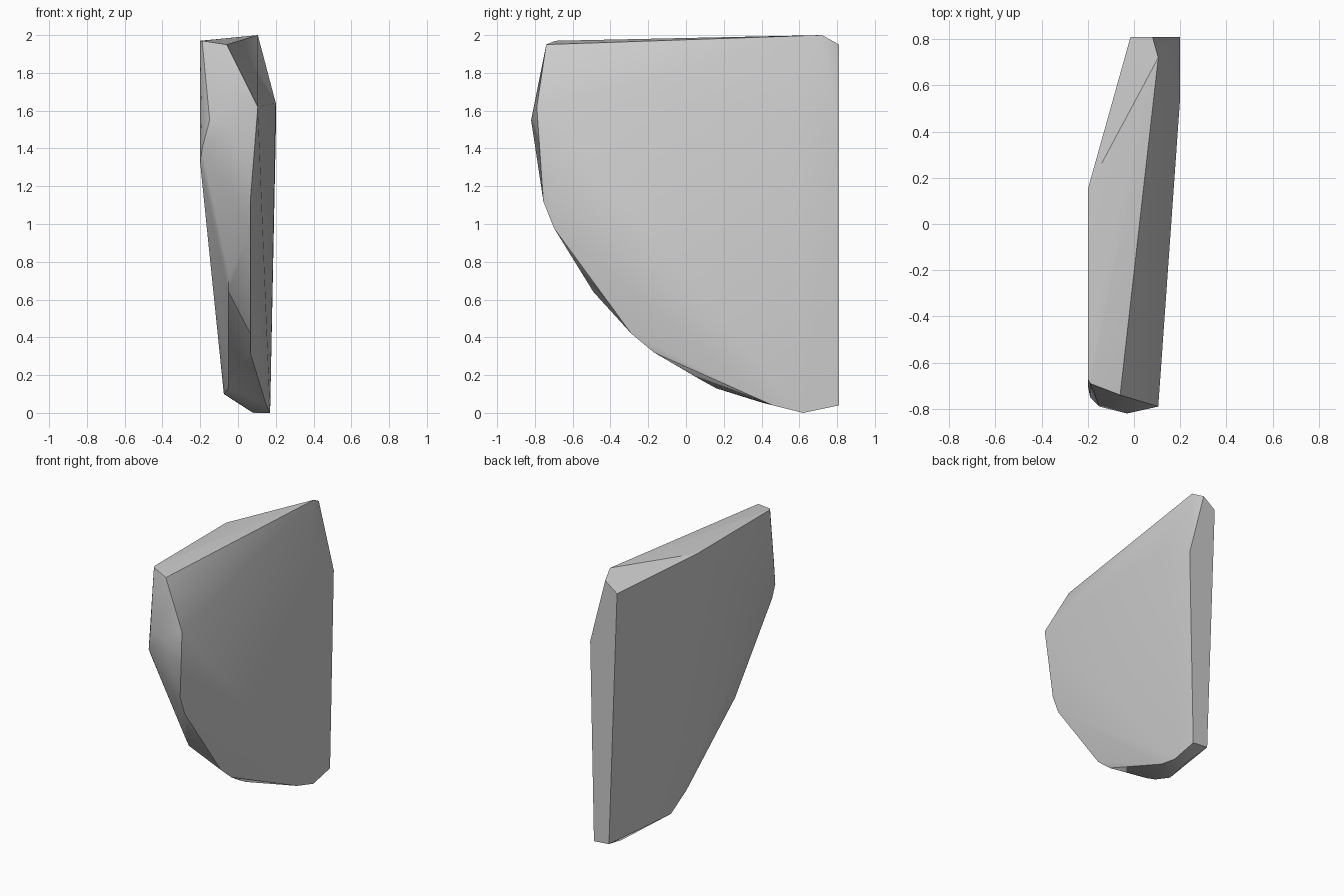
import bpy, bmesh, math

if "Cube" in bpy.data.objects:
    bpy.data.objects.remove(bpy.data.objects["Cube"], do_unlink=True)

# Stone colour
stone = bpy.data.materials.new("stone_grey")
stone.use_nodes = True
grey = (0.6, 0.6, 0.6, 1)
stone.diffuse_color = grey
stone.node_tree.nodes["Principled BSDF"].inputs["Base Color"].default_value = grey

# Rim of the broad left face, from the top front corner down round the curve
left_rim = [(-.06, -.74, 1.95), (.105, -.79, 1.62), (.065, -.755, 1.12), (.065, -.70, .98),
            (.065, -.29, .42), (.065, -.17, .32), (.15, .46, .04), (.17, .62, 0), (.2, .55, 1.64)]
# Rim of the broad right face
right_rim = [(-.2, .15, 1.97), (-.2, -.67, 1.97), (-.19, -.69, 1.97), (-.2, -.70, 1.32),
             (-.05, -.54, .73), (-.05, -.49, .64), (-.05, .07, .18), (-.05, .16, .13),
             (-.075, .28, .10), (0, .40, .055), (.08, .62, 0)]
# Blunt nose and flat back strip
nose = [(-.15, -.79, 1.55), (-.03, -.82, 1.55), (-.19, -.75, 1.40)]
back = [(.17, .81, .04), (.2, .81, 1.48), (.08, .81, 1.95), (.105, .72, 2),
        (-.015, .81, 1.88), (.05, .81, .05)]

# Chipped slab wrapped around the corner points
bm = bmesh.new()
for p in left_rim + right_rim + nose + back:
    bm.verts.new(p)
hull = bmesh.ops.convex_hull(bm, input=bm.verts)
inside = {v for v in hull["geom_interior"] + hull["geom_unused"] if isinstance(v, bmesh.types.BMVert)}
bmesh.ops.delete(bm, geom=list(inside), context="VERTS")
bmesh.ops.recalc_face_normals(bm, faces=bm.faces)
mesh = bpy.data.meshes.new("stone_slab")
bm.to_mesh(mesh)
bm.free()
mesh.materials.append(stone)

slab = bpy.data.objects.new("stone_slab", mesh)
bpy.context.collection.objects.link(slab)
bpy.ops.object.select_all(action="DESELECT")
slab.select_set(True)
bpy.context.view_layer.objects.active = slab
bpy.ops.object.shade_smooth_by_angle(angle=math.radians(30))
